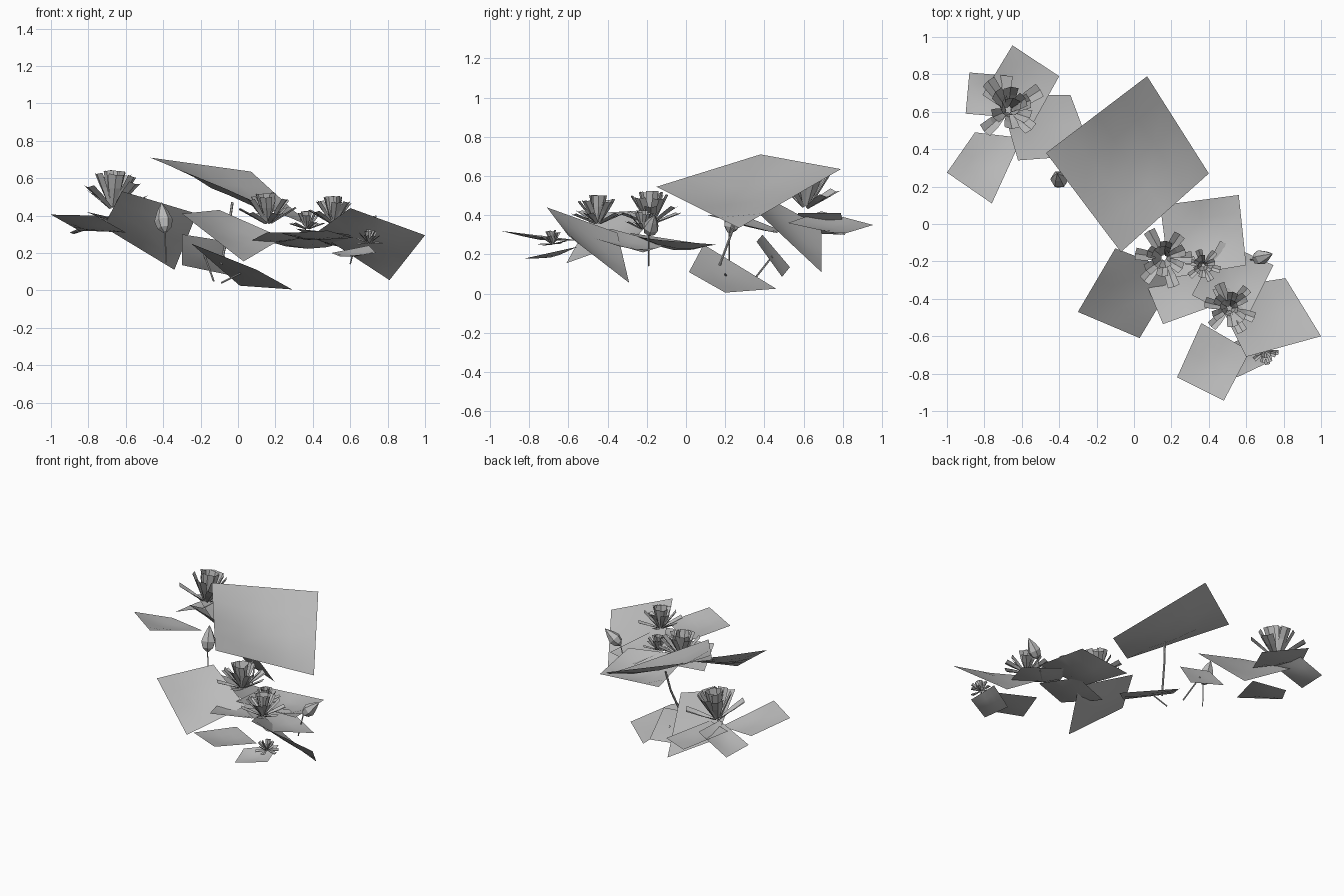
import bpy, bmesh, math, random
from mathutils import Vector

random.seed(4)
start = bpy.data.objects.get("Cube")
if start:
    bpy.data.objects.remove(start, do_unlink=True)

grey = bpy.data.materials.new("plain_grey")
grey.use_nodes = True
shade = (0.5, 0.5, 0.5, 1)
grey.diffuse_color = shade
grey.node_tree.nodes["Principled BSDF"].inputs["Base Color"].default_value = shade


def finish(name, bm, smooth=False):
    mesh = bpy.data.meshes.new(name)
    for face in bm.faces:
        face.smooth = smooth
    bm.to_mesh(mesh)
    bm.free()
    mesh.materials.append(grey)
    obj = bpy.data.objects.new(name, mesh)
    bpy.context.collection.objects.link(obj)


def leaf(name, a, b, c, d, dip=0.03, steps=4):
    """Square pad stretched between four corners, sagging in the middle."""
    a, b, c, d = map(Vector, (a, b, c, d))
    bm = bmesh.new()
    rows = []
    for i in range(steps + 1):
        u = i / steps
        row = []
        for j in range(steps + 1):
            v = j / steps
            p = a.lerp(b, u).lerp(d.lerp(c, u), v)
            p.z -= dip * 16 * u * (1 - u) * v * (1 - v)
            row.append(bm.verts.new(p))
        rows.append(row)
    for r, s in zip(rows, rows[1:]):
        for j in range(steps):
            bm.faces.new((r[j], r[j + 1], s[j + 1], s[j]))
    bmesh.ops.recalc_face_normals(bm, faces=bm.faces)
    if sum(f.normal.z for f in bm.faces) < 0:
        bmesh.ops.reverse_faces(bm, faces=bm.faces)
    finish(name, bm, True)


def flower(name, base, length, lean=(0, 0, 1), rings=((5, 78), (6, 56), (6, 26))):
    """Rings of folded petals, each ring with a count and a rise angle."""
    bm = bmesh.new()
    turn = Vector((0, 0, 1)).rotation_difference(Vector(lean))
    base = Vector(base)
    for count, rise in rings:
        for k in range(count):
            t = math.tau * (k + random.uniform(-.2, .2)) / count + rise
            r = math.radians(rise + random.uniform(-8, 8))
            out = Vector((math.cos(t), math.sin(t), 0))
            side = Vector((-out.y, out.x, 0))
            along = out * math.cos(r) + Vector((0, 0, math.sin(r)))
            fold = side.cross(along) * length * 0.06
            rails = []
            for far, wide in ((0.05, 0.05), (0.6, 0.17), (1, 0.2)):
                mid = along * length * far + out * length * 0.04
                edge = side * length * wide
                rails.append([bm.verts.new(base + turn @ p)
                              for p in (mid - edge, mid + fold, mid + edge)])
            for r1, r2 in zip(rails, rails[1:]):
                for j in range(2):
                    bm.faces.new((r1[j], r1[j + 1], r2[j + 1], r2[j]))
    finish(name, bm)


def tube(name, points, radii, sides=6):
    """Tapered tube through points, used for stems and closed buds."""
    bm = bmesh.new()
    points = [Vector(p) for p in points]
    turn = Vector((0, 0, 1)).rotation_difference(points[-1] - points[0])
    rings = []
    for p, radius in zip(points, radii):
        rings.append([bm.verts.new(p + turn @ Vector(
            (radius * math.cos(math.tau * k / sides),
             radius * math.sin(math.tau * k / sides), 0))) for k in range(sides)])
    for r, s in zip(rings, rings[1:]):
        for k in range(sides):
            n = (k + 1) % sides
            bm.faces.new((r[k], r[n], s[n], s[k]))
    finish(name, bm)


def bud(name, low, high, width, foot):
    low, high = Vector(low), Vector(high)
    tube(name, [low.lerp(high, f) for f in (0, .15, .4, .7, 1)],
         [width * f for f in (.2, .75, 1, .6, .04)])
    tube(name + "_stem", (foot, low), (.004, .004), 4)


# Large raised pad and the pads around it
leaf("large_leaf", (.07, .79, .635), (.40, .27, .335), (-.07, -.15, .545), (-.47, .38, .71), .06)
leaf("front_leaf", (-.30, -.47, .41), (.03, -.61, .155), (.24, -.26, .28), (-.10, -.13, .43))
leaf("low_leaf", (.29, .20, .005), (.01, .46, .025), (-.25, .09, .25), (.10, .015, .11), .015)
leaf("steep_leaf", (-.30, .39, .30), (-.30, .53, .135), (-.06, .49, .085), (-.08, .36, .265), .015)

# Pads of the back right group
leaf("group_leaf_inner", (-.34, .69, .11), (-.22, .37, .41), (-.62, .34, .53), (-.72, .69, .34))
leaf("group_leaf_outer", (-1, .275, .405), (-.76, .11, .40), (-.60, .46, .31), (-.85, .49, .32), .02)
leaf("group_leaf_back", (-.65, .955, .35), (-.40, .79, .30), (-.55, .52, .36), (-.81, .69, .42), .02)
leaf("group_leaf_small", (-.88, .81, .30), (-.90, .59, .31), (-.66, .57, .41), (-.65, .79, .41), .02)

# Pads of the front left group
leaf("cluster_leaf_side", (.60, -.71, .44), (1, -.60, .295), (.81, -.29, .055), (.42, -.35, .31))
leaf("cluster_leaf_back", (.56, .155, .25), (.14, .10, .25), (.19, -.29, .31), (.60, -.22, .28), .05)
leaf("cluster_leaf_middle", (.46, -.09, .25), (.745, -.22, .21), (.59, -.53, .30), (.31, -.38, .33), .03)
leaf("cluster_leaf_inner", (.155, -.535, .31), (.42, -.44, .31), (.32, -.17, .27), (.04, -.26, .25), .02)
leaf("cluster_leaf_front", (.48, -.945, .32), (.23, -.82, .305), (.36, -.53, .27), (.62, -.68, .28), .02)
leaf("cluster_leaf_low", (.55, -.82, .18), (.74, -.73, .20), (.70, -.55, .24), (.50, -.65, .20), .02)

# Open flowers
flower("flower_inner", (.16, -.18, .36), .165)
flower("flower_outer", (.51, -.45, .36), .145)
flower("flower_small", (.37, -.22, .33), .095)
flower("flower_low", (.70, -.68, .255), .07, (.1, -.2, 1), ((5, 75), (6, 45), (6, 5)))
flower("flower_back", (-.67, .61, .44), .2, (.1, .12, 1), ((6, 78), (6, 58), (4, 35)))

# Closed buds with stems
bud("bud_back", (-.39, .22, .31), (-.41, .27, .47), .05, (-.385, .22, .15))
bud("bud_side", (.64, -.19, .30), (.74, -.16, .40), .042, (.60, -.19, .14))

# Pad stems
tube("large_leaf_stem", ((-.03, .27, .47), (-.05, .24, .33), (-.09, .17, .14)), (.007, .007, .007))
tube("steep_leaf_stem", ((-.18, .44, .19), (-.13, .33, .05)), (.005, .005))
tube("low_leaf_stem", ((.03, .20, .10), (-.09, .22, .04)), (.005, .005))
